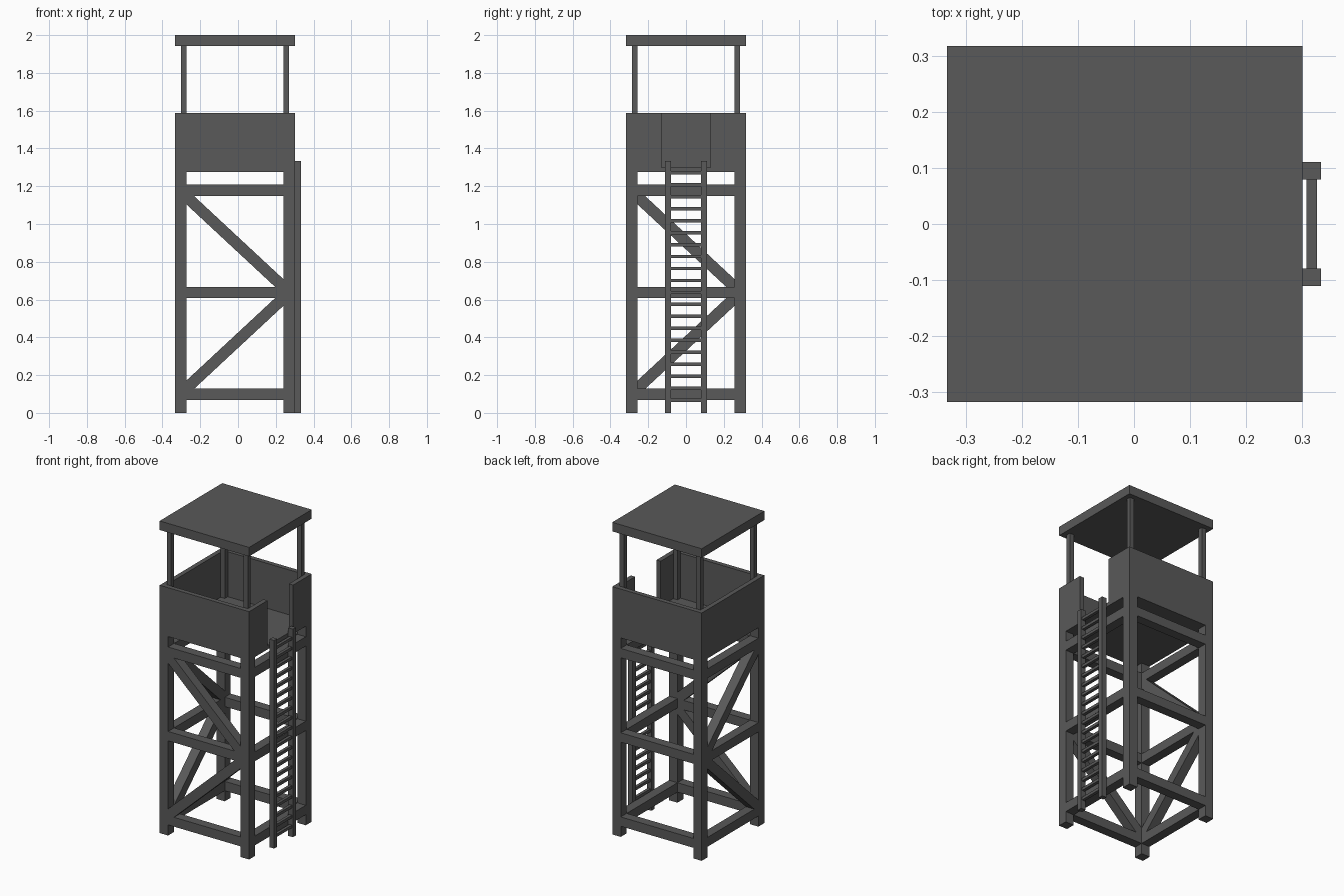
import bpy, math
from mathutils import Matrix, Vector

if "Cube" in bpy.data.objects:
    bpy.data.objects.remove(bpy.data.objects["Cube"])

CX = -0.0165          # tower centre in x (ladder sticks out on the right)
H = 0.317             # half footprint
LEG = 0.06
FLOOR = 1.275

# dark grey paint for every part
dark = bpy.data.materials.new("dark_grey")
dark.diffuse_color = (0.1, 0.1, 0.1, 1)
dark.use_nodes = True
dark.node_tree.nodes["Principled BSDF"].inputs["Base Color"].default_value = dark.diffuse_color


def box(name, x, y, z):
    """Axis-aligned box from (min, max) ranges, x relative to tower centre."""
    bpy.ops.mesh.primitive_cube_add(size=1)
    o = bpy.context.object
    o.name = name
    size = [r[1] - r[0] for r in (x, y, z)]
    mid = Vector([(r[0] + r[1]) / 2 for r in (x, y, z)])
    o.data.transform(Matrix.Diagonal((*size, 1)))
    o.location = mid + Vector((CX, 0, 0))
    o.data.materials.append(dark)
    return o


def span(c, w):
    return (c - w / 2, c + w / 2)


IN = H - LEG          # inner face of legs
MID = H - LEG / 2     # leg centre line

# legs and roof posts
for sx in (-1, 1):
    for sy in (-1, 1):
        box("leg", span(sx * MID, LEG), span(sy * MID, LEG), (0, FLOOR))
        box("roof_post", span(sx * 0.2715, 0.03), span(sy * 0.2715, 0.03), (FLOOR + 0.02, 1.942))

# horizontal beams on all four sides
for z in (0.098, 0.637, 1.178):
    for s in (-1, 1):
        box("cross_beam_x", (-IN, IN), span(s * MID, LEG), span(z, LEG))
        box("cross_beam_y", span(s * MID, LEG), (-IN, IN), span(z, LEG))

# diagonal braces on the front and left sides
for side in ("front", "left"):
    for z0, z1 in ((1.145, 0.667), (0.13, 0.608)):
        length = math.hypot(2 * IN, z1 - z0) + 0.02
        o = box(side + "_brace", span(0, length), span(0, LEG), span(0, LEG))
        rot = Matrix.Rotation(-math.atan2(z1 - z0, 2 * IN), 4, 'Y')
        if side == "left":
            rot = Matrix.Rotation(math.pi / 2, 4, 'Z') @ rot
        o.data.transform(rot)
        zc = (z0 + z1) / 2
        o.location = (CX, -MID, zc) if side == "front" else (CX - MID, 0, zc)

# cabin floor, walls with a doorway on the right, and roof
T = 0.03
WZ = (FLOOR, 1.588)
box("floor", (-H + T, H), (-H + T, H - T), (FLOOR, FLOOR + 0.025))
box("left_wall", (-H, -H + T), (-H, H), WZ)
for s in (-1, 1):
    box("side_wall", (-H + T, H), span(s * (H - T / 2), T), WZ)
    box("door_wall", (H - T, H), span(s * (0.13 + H - T) / 2, H - T - 0.13), WZ)
box("roof", (-H, H), (-H, H), (1.942, 2.0))

# ladder
for s in (-1, 1):
    box("ladder_rail", (H, H + 0.033), span(s * 0.095, 0.031), (0, 1.333))
for i in range(20):
    box("ladder_rung", span(H + 0.0165, 0.019), (-0.08, 0.08), span(0.067 + i * 0.0634, 0.018))
